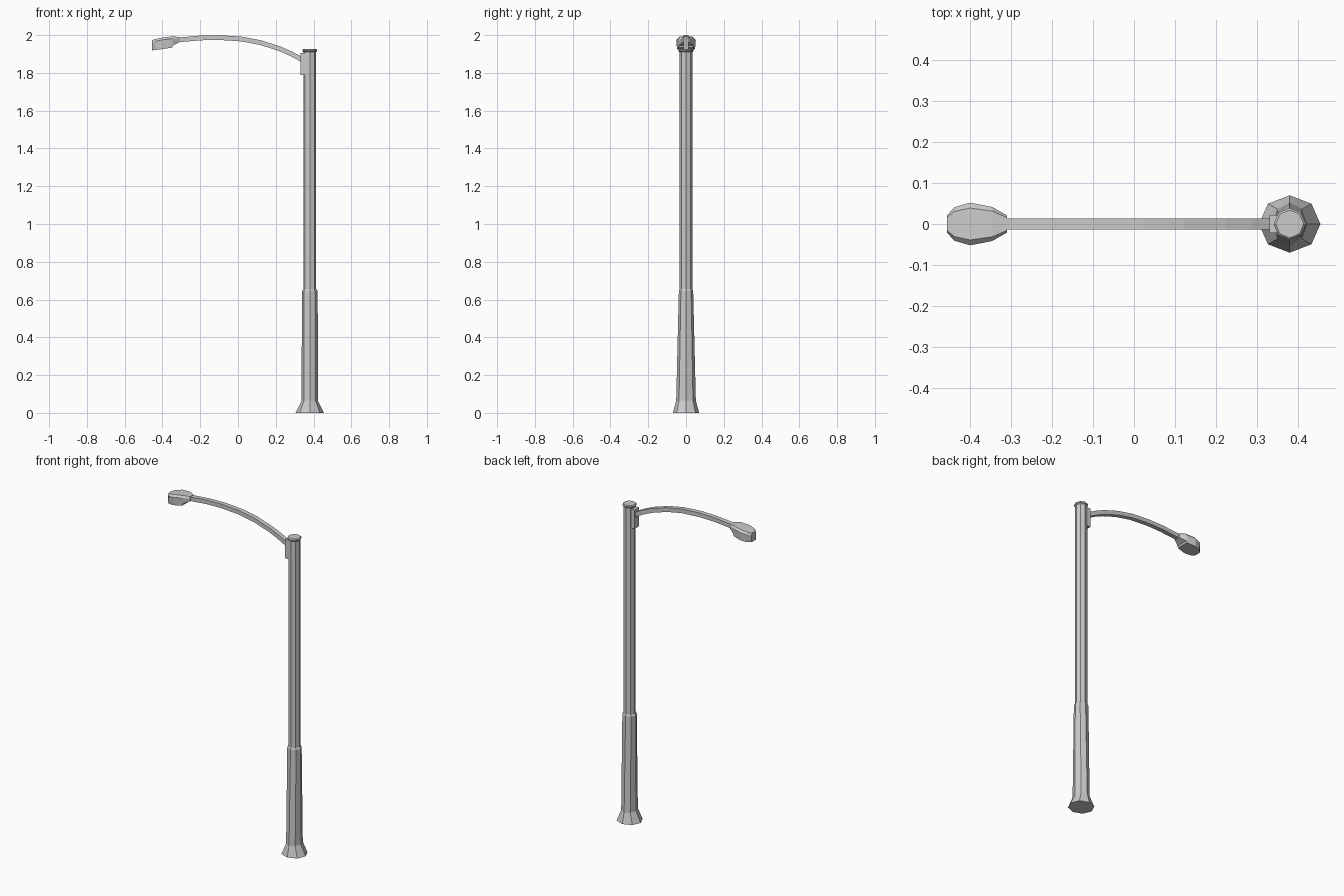
import bpy, bmesh, math

if "Cube" in bpy.data.objects:
    bpy.data.objects.remove(bpy.data.objects["Cube"])

PX = 0.38  # pole axis


def loft(name, rings):
    """Skin closed rings of equal point count, capping both ends."""
    bm = bmesh.new()
    loops = [[bm.verts.new(p) for p in r] for r in rings]
    n = len(loops[0])
    for a, b in zip(loops, loops[1:]):
        for i in range(n):
            j = (i + 1) % n
            bm.faces.new((a[i], a[j], b[j], b[i]))
    bm.faces.new(loops[0])
    bm.faces.new(loops[-1])
    bmesh.ops.recalc_face_normals(bm, faces=bm.faces)
    me = bpy.data.meshes.new(name)
    bm.to_mesh(me)
    bm.free()
    ob = bpy.data.objects.new(name, me)
    bpy.context.collection.objects.link(ob)
    return ob


def octagon(rx, ry, z):
    return [(PX + rx * math.cos(k * math.pi / 4), ry * math.sin(k * math.pi / 4), z)
            for k in range(8)]


def octagon_loft(name, profile):
    return loft(name, [octagon(*p) for p in profile])


# Flared foot and lower sleeve, tapering in depth
octagon_loft("pole_base", [(0.075, 0.07, 0), (0.043, 0.052, 0.065),
                           (0.042, 0.038, 0.645), (0.035, 0.034, 0.655)])

# Upper shaft
octagon_loft("pole_shaft", [(0.034, 0.034, 0.64), (0.034, 0.034, 1.915)])

# Cap on top of the shaft
octagon_loft("pole_cap", [(0.034, 0.034, 1.91), (0.039, 0.039, 1.915),
                          (0.039, 0.039, 1.921), (0.034, 0.034, 1.926)])

# Bracket plate joining arm and pole
loft("arm_bracket", [[(x, -0.022, 1.79), (x, 0.022, 1.79), (x, 0.022, 1.905),
                      (x, -0.022, 1.905)] for x in (0.331, 0.36)])

# Curved arm with square section swept along its path
path = [(0.345, 1.867), (0.28, 1.902), (0.22, 1.928), (0.12, 1.96), (0.02, 1.979),
        (-0.10, 1.987), (-0.20, 1.985), (-0.33, 1.973)]
rings = []
for i, (x, z) in enumerate(path):
    a, b = path[max(i - 1, 0)], path[min(i + 1, len(path) - 1)]
    dx, dz = b[0] - a[0], b[1] - a[1]
    l = math.hypot(dx, dz)
    nx, nz = -dz / l * 0.0125, dx / l * 0.0125
    rings.append([(x + s * nx, y, z + s * nz)
                  for s, y in ((1, -0.014), (1, 0.014), (-1, 0.014), (-1, -0.014))])
loft("arm", rings)

# Lamp head: stations of x, half width, top z, bottom z
stations = [(-0.456, 0.022, 1.973, 1.919), (-0.438, 0.041, 1.979, 1.921),
            (-0.40, 0.052, 1.987, 1.926), (-0.348, 0.042, 1.993, 1.934),
            (-0.345, 0.041, 1.993, 1.945), (-0.31, 0.021, 1.990, 1.962)]
loft("lamp_head", [[(x, -0.92 * w, b), (x, 0.92 * w, b), (x, w, t - 0.012),
                    (x, 0.75 * w, t), (x, -0.75 * w, t), (x, -w, t - 0.012)]
                   for x, w, t, b in stations])
